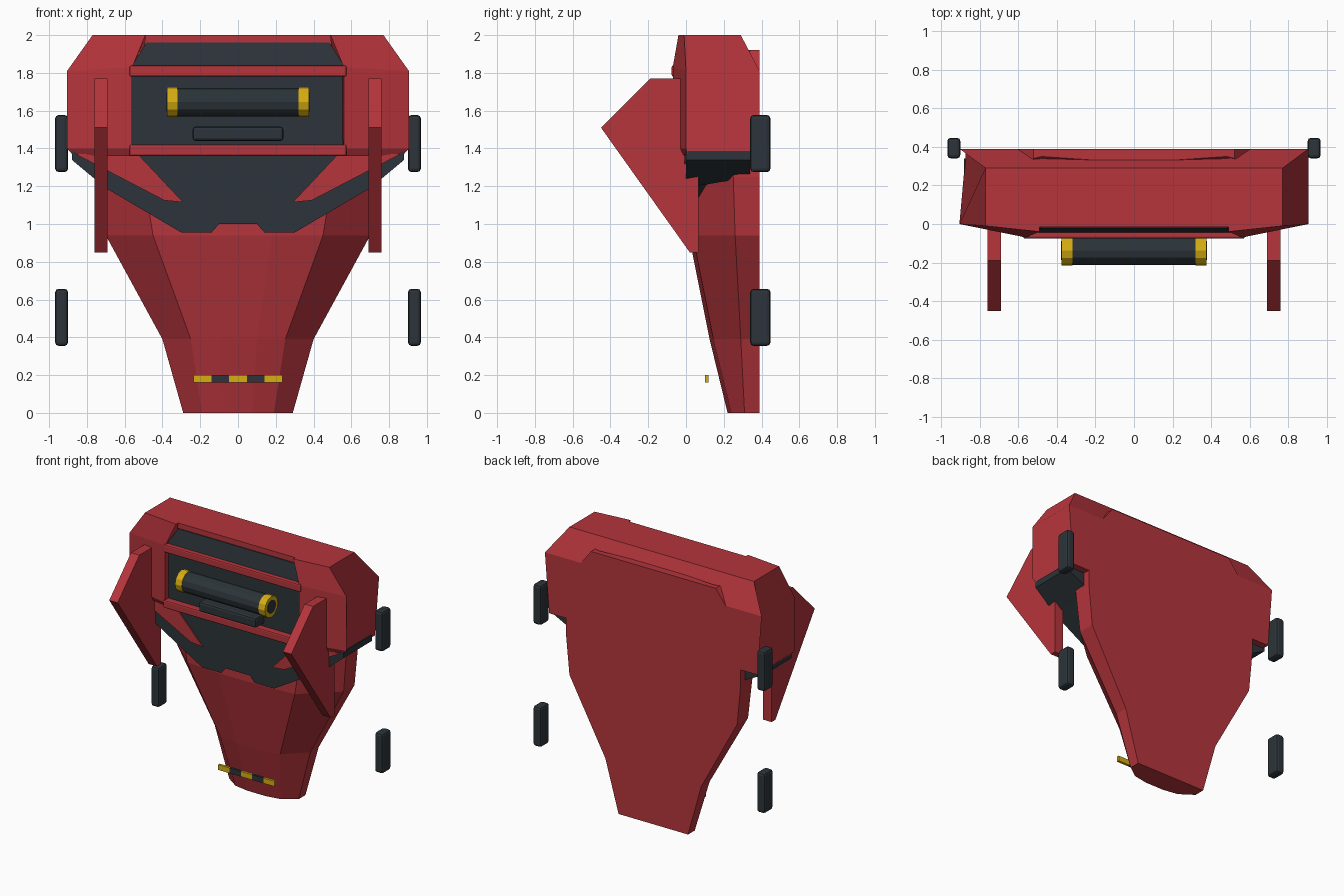
import bpy, bmesh, math
from mathutils import Matrix

cube = bpy.data.objects.get("Cube")
if cube:
    bpy.data.objects.remove(cube, do_unlink=True)


def material(name, rgb):
    m = bpy.data.materials.new(name)
    m.use_nodes = True
    m.diffuse_color = (*rgb, 1)
    m.node_tree.nodes["Principled BSDF"].inputs["Base Color"].default_value = (*rgb, 1)
    return m


RED = material("red paint", (0.46, 0.035, 0.045))
DARK = material("dark grey", (0.025, 0.034, 0.041))
YELLOW = material("yellow", (0.68, 0.42, 0.006))


def finish(name, bm, mat, bevel=0):
    bmesh.ops.recalc_face_normals(bm, faces=bm.faces)
    mesh = bpy.data.meshes.new(name)
    bm.to_mesh(mesh)
    bm.free()
    mesh.materials.append(mat)
    ob = bpy.data.objects.new(name, mesh)
    bpy.context.collection.objects.link(ob)
    if bevel:
        mod = ob.modifiers.new("Bevel", "BEVEL")
        mod.width, mod.segments = bevel, 2
    return ob


def loft(name, sections, mat, bevel=0):
    """Skin equal-length closed rings and cap both ends."""
    bm = bmesh.new()
    rings = [[bm.verts.new(p) for p in s] for s in sections]
    n = len(rings[0])
    for a, b in zip(rings, rings[1:]):
        for i in range(n):
            j = (i + 1) % n
            bm.faces.new((a[i], a[j], b[j], b[i]))
    bm.faces.new(rings[0])
    bm.faces.new(rings[-1])
    return finish(name, bm, mat, bevel)


def box(name, x, y, z, mat, bevel=0):
    ring = [(x[0], y[0]), (x[1], y[0]), (x[1], y[1]), (x[0], y[1])]
    return loft(name, [[(px, py, h) for px, py in ring] for h in z], mat, bevel)


def cylinder(name, x0, x1, y, z, r, mat):
    bm = bmesh.new()
    turn = Matrix.Translation(((x0 + x1) / 2, y, z)) @ Matrix.Rotation(math.pi / 2, 4, "Y")
    bmesh.ops.create_cone(bm, cap_ends=True, segments=12, radius1=r, radius2=r,
                          depth=abs(x1 - x0), matrix=turn)
    return finish(name, bm, mat)


def both(half):
    """Complete a right-to-left symmetric outline."""
    return half + [(-x, z) for x, z in reversed(half)]


# Tapered hull: height, half width, ridge x, front y, side y
BACK = 0.39
levels = [(0, .29, .19, .22, .31), (.39, .40, .25, .125, .29),
          (.94, .70, .45, .015, .26), (1.25, .73, .5, .015, .25),
          (1.65, .73, .5, .1, .25), (1.92, .52, .48, .33, .34)]
hull = []
for z, w, ridge, front, side in levels:
    half = [(w, BACK), (w, side), (ridge, front + .02), (ridge * .4, front)]
    hull.append([(x, y, z) for x, y in both(half)])
loft("hull", hull, RED)

# Shoulder columns flanking the recessed centre
inner = [(.49, -.04, 2), (.56, -.07, 1.83), (.56, -.07, 1.40), (.56, -.04, 1.36),
         (.56, BACK, 1.36), (.56, BACK, 1.81), (.49, .29, 2)]
outer = [(.77, -.01, 2), (.905, 0, 1.81), (.905, 0, 1.40), (.87, .01, 1.36),
         (.87, BACK, 1.36), (.905, BACK, 1.81), (.77, .29, 2)]
for s, side in ((1, "left"), (-1, "right")):
    loft(side + "_shoulder", [[(s * x, y, z) for x, y, z in r] for r in (inner, outer)], RED)

core = [(-.015, 2), (-.015, 1.36), (BACK, 1.36), (BACK, 1.81), (.29, 2)]
loft("centre_block", [[(x * (.49 if z == 2 else .56), y, z) for y, z in core]
                      for x in (-1, 1)], RED)

# Front window, sloped upper panel and the lips around them
box("window_panel", (-.56, .56), (-.03, 0), (1.42, 1.78), DARK)
panel = [(0, 1.84, .56), (-.045, 1.84, .56), (-.022, 1.96, .485), (0, 1.96, .485)]
loft("upper_panel", [[(s * w, y, z) for y, z, w in panel] for s in (-1, 1)], DARK)
for name, z in (("upper_lip", (1.78, 1.84)), ("lower_lip", (1.36, 1.42))):
    box(name, (-.575, .575), (-.076, 0), z, RED, .01)

# Roller with end rings, and the bar beneath it
cylinder("roller", -.33, .33, -.137, 1.645, .075, DARK)
for s, side in ((1, "left"), (-1, "right")):
    cylinder(side + "_roller_ring", s * .32, s * .375, -.137, 1.645, .079, YELLOW)
    cylinder(side + "_roller_hub", s * .37, s * .379, -.137, 1.645, .05, DARK)
box("lower_bar", (-.24, .24), (-.13, -.02), (1.44, 1.515), DARK, .015)

# Dark collar, its underside sloping up towards the back
collar = both([(.88, 1.385), (.88, 1.34), (.70, 1.19), (.30, .955), (.14, .955), (.10, 1.0)])
loft("collar", [[(x, 0, z) for x, z in collar],
                [(x, .34, max(z, 1.25)) for x, z in collar]], DARK)

# Red cheek plates lying on the collar
cheek = [(.86, 1.37), (.39, 1.125), (.29, 1.115), (.53, 1.37)]
for s, side in ((1, "left"), (-1, "right")):
    loft(side + "_cheek_plate", [[(s * x, y, z) for x, z in cheek] for y in (-.008, 0)], RED)

# Forward fins
fin = [(-.45, 1.51), (-.19, 1.77), (.03, 1.77), (.065, 1.7), (.065, .85), (.02, .85)]
for s, side in ((1, "left"), (-1, "right")):
    loft(side + "_fin", [[(s * x, y, z) for y, z in fin] for x in (.69, .76)], RED)

# Side pads
for s, side in ((1, "left"), (-1, "right")):
    for row, z in (("upper", 1.275), ("lower", .355)):
        box(f"{side}_{row}_pad", sorted((s * .9, s * .968)), (.34, .447),
            (z, z + .302), DARK, .018)

# Striped bar in front of the toe
step = .47 / 5
for i in range(5):
    x = -.235 + i * step
    box(f"stripe_{i + 1}", (x, x + step), (.1, .118), (.16, .2), DARK if i % 2 else YELLOW)
